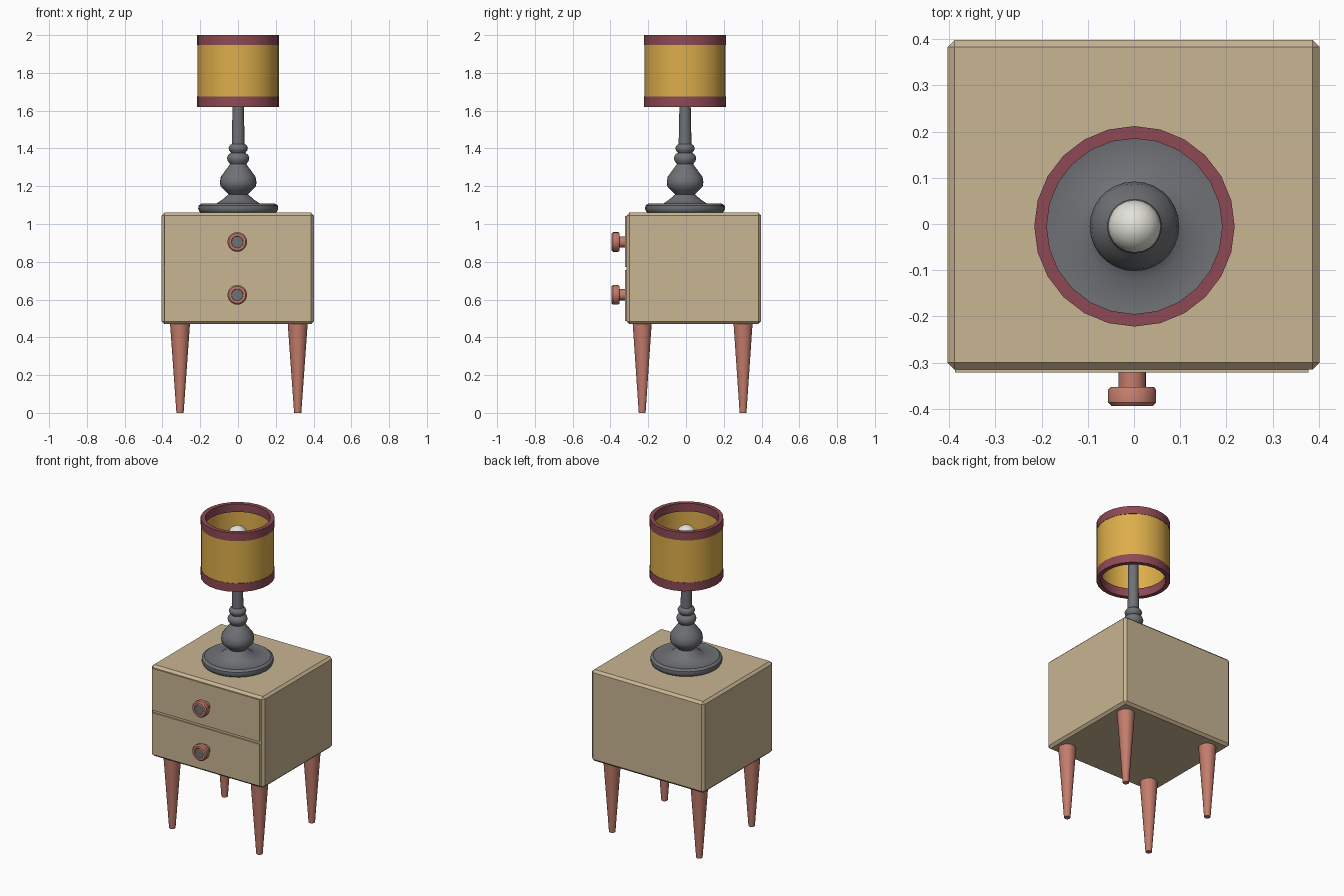
import bpy, bmesh, math
from mathutils import Matrix, Vector

if "Cube" in bpy.data.objects:
    bpy.data.objects.remove(bpy.data.objects["Cube"])


def mat(name, r, g, b):
    m = bpy.data.materials.new(name)
    m.diffuse_color = (r, g, b, 1)
    m.use_nodes = True
    m.node_tree.nodes["Principled BSDF"].inputs["Base Color"].default_value = m.diffuse_color
    return m


WOOD = mat("pale wood", 0.58, 0.46, 0.29)
SALMON = mat("salmon wood", 0.55, 0.205, 0.15)
GREY = mat("dark grey metal", 0.16, 0.165, 0.18)
YELLOW = mat("mustard fabric", 0.72, 0.42, 0.07)
MAROON = mat("maroon trim", 0.27, 0.068, 0.088)
WHITE = mat("bulb white", 0.76, 0.76, 0.69)


def finish(name, bm, mats, angle=None):
    bmesh.ops.recalc_face_normals(bm, faces=bm.faces)
    me = bpy.data.meshes.new(name)
    bm.to_mesh(me)
    bm.free()
    ob = bpy.data.objects.new(name, me)
    bpy.context.collection.objects.link(ob)
    for m in mats:
        me.materials.append(m)
    if angle:
        bpy.ops.object.select_all(action='DESELECT')
        ob.select_set(True)
        bpy.context.view_layer.objects.active = ob
        bpy.ops.object.shade_smooth_by_angle(angle=math.radians(angle))
    return ob


def box(name, lo, hi, m, bevel=0.0):
    lo, hi = Vector(lo), Vector(hi)
    bm = bmesh.new()
    bmesh.ops.create_cube(bm, size=1)
    bmesh.ops.scale(bm, vec=hi - lo, verts=bm.verts)
    bmesh.ops.translate(bm, vec=(lo + hi) / 2, verts=bm.verts)
    if bevel:
        bmesh.ops.bevel(bm, geom=bm.edges[:], offset=bevel, segments=1,
                        affect='EDGES', profile=0.5)
    return finish(name, bm, [m])


def lathe(name, profile, at, mats, sides=24, angle=40, closed=False,
          rule=None, forward=False):
    """Revolve (radius, height) points about z, or about -y when forward."""
    bm = bmesh.new()
    rings = [[bm.verts.new((r * math.cos(2 * math.pi * i / sides),
                            r * math.sin(2 * math.pi * i / sides), h))
              for i in range(sides)] for r, h in profile]
    pairs = list(zip(rings, rings[1:]))
    if closed:
        pairs.append((rings[-1], rings[0]))
    for a, b in pairs:
        for i in range(sides):
            j = (i + 1) % sides
            bm.faces.new((a[i], a[j], b[j], b[i]))
    if not closed:
        bm.faces.new(rings[0])
        bm.faces.new(rings[-1])
    if rule:
        for f in bm.faces:
            f.material_index = rule(f.calc_center_median())
    if forward:
        bm.transform(Matrix.Rotation(math.pi / 2, 4, 'X'))
    bmesh.ops.translate(bm, vec=at, verts=bm.verts)
    return finish(name, bm, mats, angle)


# Cabinet body and its two drawer fronts
box("cabinet", (-0.404, -0.315, 0.47), (0.402, 0.398, 1.06), WOOD, 0.015)
for label, z0, z1, zk in (("lower", 0.487, 0.757, 0.625),
                          ("upper", 0.773, 1.043, 0.905)):
    box(label + "_drawer", (-0.388, -0.322, z0), (0.378, -0.305, z1), WOOD)
    # Round knob with a grey inset disc on its face
    lathe(label + "_knob",
          [(0.03, 0), (0.03, 0.037), (0.047, 0.037), (0.052, 0.043),
           (0.052, 0.07), (0.045, 0.078), (0.032, 0.078), (0.03, 0.076)],
          (-0.004, -0.316, zk), [SALMON, GREY], sides=20, forward=True,
          rule=lambda c: 1 if c.z > 0.0755 and c.xy.length < 0.01 else 0)

# Four tapered legs
for fb, y in (("front", -0.232), ("back", 0.302)):
    for lr, x in (("left", -0.307), ("right", 0.316)):
        lathe(f"{fb}_{lr}_leg", [(0.019, 0), (0.053, 0.475)], (x, y, 0),
              [SALMON], sides=10, angle=40)

# Turned lamp stand
C = (0.001, -0.005, 0)
lathe("lamp_stand",
      [(0.195, 1.058), (0.205, 1.065), (0.212, 1.08), (0.21, 1.097),
       (0.195, 1.108), (0.182, 1.106), (0.115, 1.108), (0.085, 1.128),
       (0.052, 1.157), (0.07, 1.175), (0.093, 1.198), (0.097, 1.22),
       (0.092, 1.25), (0.07, 1.28), (0.043, 1.317), (0.055, 1.333),
       (0.059, 1.35), (0.053, 1.366), (0.038, 1.377), (0.048, 1.39),
       (0.051, 1.403), (0.045, 1.416), (0.034, 1.424), (0.03, 1.62),
       (0.03, 1.83)], C, [GREY], sides=28)

# Bulb
R = 0.058
lathe("bulb",
      [(0.026, 1.80), (0.034, 1.825), (0.048, 1.855)] +
      [(R * math.cos(a), 1.888 + R * math.sin(a))
       for a in [math.radians(d) for d in (-15, 10, 32, 52, 70, 83)]],
      C, [WHITE], sides=20, angle=60)

# Open drum shade and its trim bands
lathe("lamp_shade", [(0.215, 1.645), (0.215, 1.975), (0.203, 1.975),
                     (0.203, 1.645)], C, [YELLOW], sides=24, closed=True)
for label, z0, z1 in (("lower", 1.62, 1.675), ("upper", 1.948, 2.0)):
    lathe(label + "_shade_trim", [(0.217, z0), (0.217, z1), (0.19, z1),
                                  (0.19, z0)], C, [MAROON], sides=24,
          closed=True)
